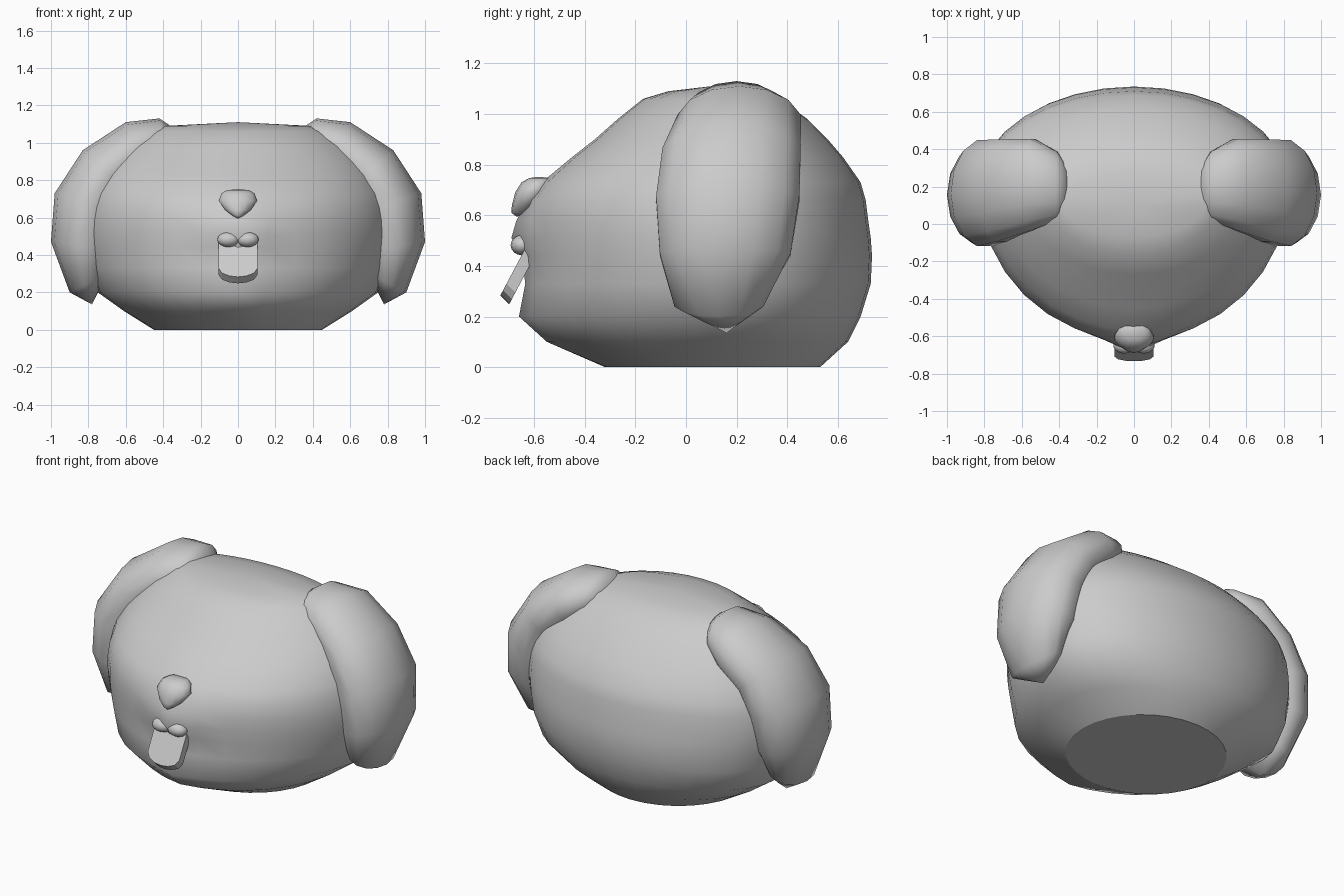
import bpy, bmesh
from math import sin, cos, pi, exp
from mathutils import Vector

cube = bpy.data.objects.get("Cube")
if cube:
    bpy.data.objects.remove(cube)

grey = bpy.data.materials.new("plain grey")
grey.use_nodes = True
grey.diffuse_color = (0.6, 0.6, 0.6, 1)
bsdf = next(n for n in grey.node_tree.nodes if n.type == "BSDF_PRINCIPLED")
bsdf.inputs["Base Color"].default_value = (0.6, 0.6, 0.6, 1)
bsdf.inputs["Roughness"].default_value = 0.8


def finish(name, bm, smooth=True, mirror=False):
    """Turn a bmesh into a named, shaded object."""
    bmesh.ops.recalc_face_normals(bm, faces=bm.faces)
    for f in bm.faces:
        f.smooth = smooth and len(f.verts) <= 4
    mesh = bpy.data.meshes.new(name)
    bm.to_mesh(mesh)
    bm.free()
    mesh.materials.append(grey)
    obj = bpy.data.objects.new(name, mesh)
    bpy.context.collection.objects.link(obj)
    if mirror:
        obj.modifiers.new("Mirror", "MIRROR")
    return obj


def loft(rings, first=None, last=None):
    """Skin rings of points; cap each end with a fan to a point, or flat."""
    bm = bmesh.new()
    loops = [[bm.verts.new(p) for p in ring] for ring in rings]
    n = len(loops[0])
    for a, b in zip(loops, loops[1:]):
        for i in range(n):
            j = (i + 1) % n
            bm.faces.new((a[i], a[j], b[j], b[i]))
    for loop, tip in ((loops[0], first), (loops[-1], last)):
        if tip is None:
            bm.faces.new(loop)
        else:
            t = bm.verts.new(tip)
            for i in range(n):
                bm.faces.new((loop[i], loop[(i + 1) % n], t))
    return bm


def level_ring(z, w, front, bump, back, mid, n):
    """Horizontal ring: separate front and back depth, with a muzzle bump."""
    ring = []
    for i in range(n):
        a = 2 * pi * i / n
        x, c = w * sin(a), cos(a)
        y = mid + c * ((back - mid) if c > 0 else (mid - front))
        if c < 0:
            y -= bump * exp(-(x / 0.13) ** 2)
        ring.append((x, y, z))
    return ring


# Head: height, half width, front, muzzle bump, back
head_levels = [
    (0.00, 0.45, -0.32, 0.00, 0.53),
    (0.10, 0.61, -0.53, 0.02, 0.64),
    (0.20, 0.75, -0.62, 0.04, 0.69),
    (0.33, 0.80, -0.61, 0.025, 0.73),
    (0.44, 0.82, -0.62, 0.03, 0.735),
    (0.51, 0.83, -0.62, 0.07, 0.73),
    (0.58, 0.83, -0.62, 0.05, 0.72),
    (0.66, 0.82, -0.605, 0.02, 0.71),
    (0.73, 0.80, -0.56, 0.01, 0.69),
    (0.83, 0.75, -0.45, 0.00, 0.62),
    (0.90, 0.69, -0.36, 0.00, 0.56),
    (0.98, 0.61, -0.27, 0.00, 0.48),
    (1.06, 0.49, -0.17, 0.00, 0.37),
    (1.09, 0.39, -0.07, 0.00, 0.27),
]
rings = [level_ring(*lv, 0.1 + 0.1 * min(1, lv[0] / 0.2), 32) for lv in head_levels[:-1]]
rings.append(level_ring(*head_levels[-1], 0.12, 32))
finish("head", loft(rings, last=(0, 0.1, 1.11)))

# Ears: outer x, z, inner x, z, centre y, half depth, from root to tip
ear_sections = [
    (0.36, 1.09, 0.36, 0.96, 0.19, 0.12),
    (0.42, 1.13, 0.40, 0.90, 0.20, 0.19),
    (0.60, 1.11, 0.48, 0.82, 0.21, 0.25),
    (0.83, 0.96, 0.58, 0.72, 0.18, 0.28),
    (0.98, 0.73, 0.62, 0.60, 0.165, 0.29),
    (1.00, 0.47, 0.65, 0.42, 0.155, 0.265),
    (0.90, 0.20, 0.70, 0.30, 0.13, 0.18),
]
rings = []
for ox, oz, ix, iz, cy, hy in ear_sections:
    ring = []
    for i in range(14):
        a = 2 * pi * i / 14
        k = (1 + cos(a)) / 2
        ring.append((ix + (ox - ix) * k, cy + hy * sin(a), iz + (oz - iz) * k))
    rings.append(ring)
finish("ears", loft(rings, first=(0.35, 0.19, 1.03), last=(0.78, 0.16, 0.135)), mirror=True)

# Nose: rounded triangle, narrow at the bottom
nose_levels = [
    (0.61, 0.03, -0.69, 0, -0.60),
    (0.64, 0.07, -0.688, 0, -0.58),
    (0.69, 0.106, -0.675, 0, -0.54),
    (0.73, 0.09, -0.65, 0, -0.52),
    (0.747, 0.06, -0.62, 0, -0.53),
]
rings = [level_ring(*lv, (lv[2] + lv[4]) / 2, 14) for lv in nose_levels]
finish("nose", loft(rings, first=(0, -0.67, 0.595), last=(0, -0.58, 0.752)))

# Upper lip: a small rounded lobe on each side
bm = bmesh.new()
bmesh.ops.create_uvsphere(bm, u_segments=14, v_segments=8, radius=1)
bmesh.ops.scale(bm, vec=(0.06, 0.045, 0.04), verts=bm.verts)
bmesh.ops.translate(bm, vec=(0.052, -0.648, 0.482), verts=bm.verts)
finish("upper_lip", bm, mirror=True)

# Tongue: sloping slab with a rounded end
half = [(0.105, 0.47), (0.105, 0.33), (0.085, 0.303), (0.045, 0.288), (0, 0.283)]
outline = half + [(-x, z) for x, z in reversed(half[:-1])]
face = [Vector((x, -0.64 - (0.46 - z) * 0.53, z)) for x, z in outline]
under = [p + Vector((0, 0.035, -0.035)) for p in face]
finish("tongue", loft([face, under]), smooth=False)
